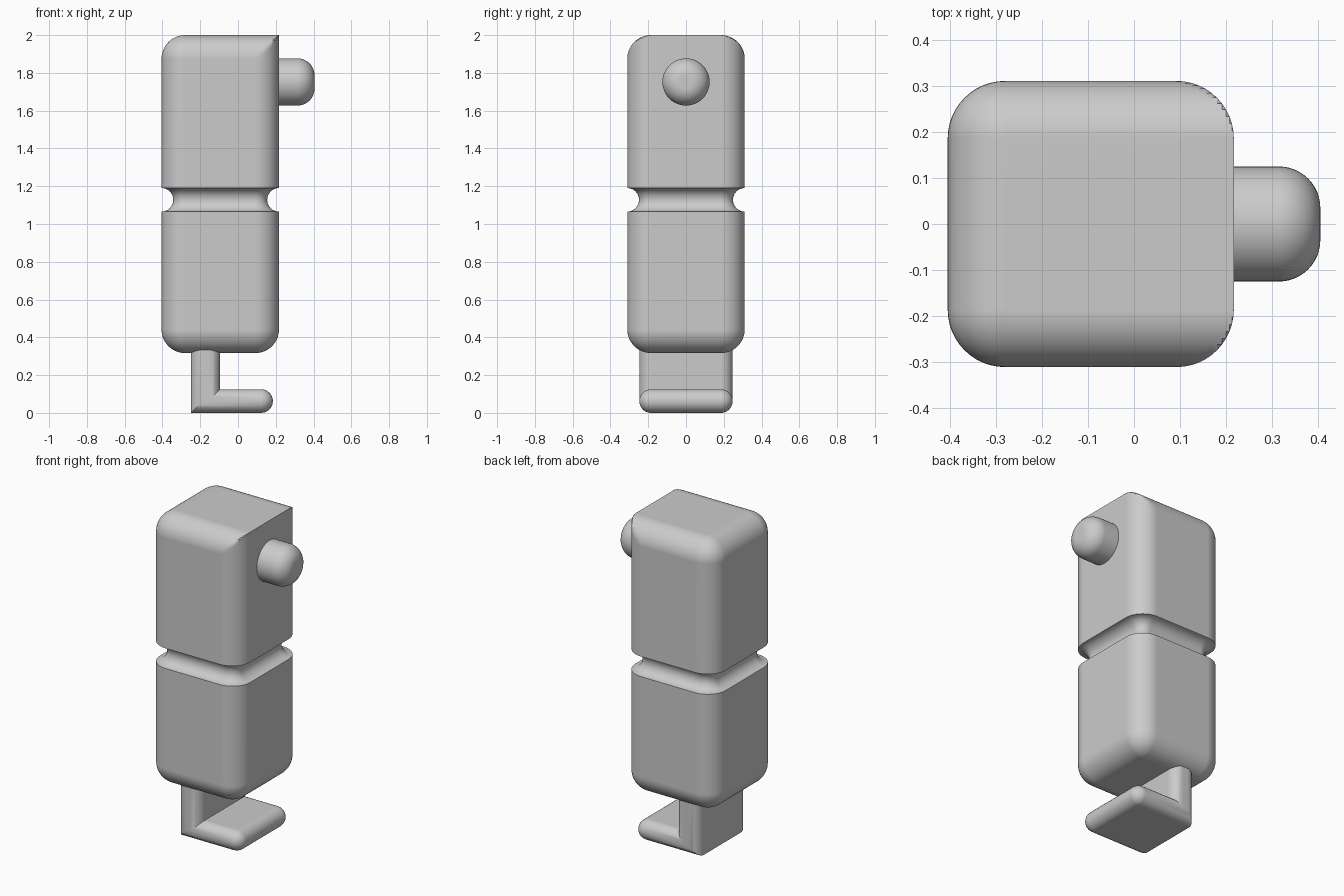
import bpy
import bmesh
from math import sin, cos, pi

cube = bpy.data.objects.get("Cube")
if cube:
    bpy.data.objects.remove(cube)

GREY = 0.6
grey = bpy.data.materials.new("plain grey")
grey.use_nodes = True
grey.diffuse_color = (GREY, GREY, GREY, 1)
bsdf = next(n for n in grey.node_tree.nodes if n.type == 'BSDF_PRINCIPLED')
bsdf.inputs["Base Color"].default_value = (GREY, GREY, GREY, 1)

STEPS = 12
QUARTER = [i * pi / 2 / STEPS for i in range(STEPS + 1)]


def loft(name, rings):
    """Skin matching closed rings, cap both ends and smooth the result."""
    bm = bmesh.new()
    loops = [[bm.verts.new(p) for p in ring] for ring in rings]
    count = len(loops[0])
    for a, b in zip(loops, loops[1:]):
        for i in range(count):
            j = (i + 1) % count
            bm.faces.new((a[i], a[j], b[j], b[i]))
    bm.faces.new(loops[0][::-1])
    bm.faces.new(loops[-1])
    bmesh.ops.remove_doubles(bm, verts=bm.verts, dist=1e-5)
    bmesh.ops.recalc_face_normals(bm, faces=bm.faces)
    mesh = bpy.data.meshes.new(name)
    bm.to_mesh(mesh)
    bm.free()
    mesh.materials.append(grey)
    obj = bpy.data.objects.new(name, mesh)
    bpy.context.collection.objects.link(obj)
    bpy.ops.object.select_all(action='DESELECT')
    obj.select_set(True)
    bpy.context.view_layer.objects.active = obj
    bpy.ops.object.shade_smooth_by_angle(angle=pi / 6)
    weighted = obj.modifiers.new("even shading", 'WEIGHTED_NORMAL')
    weighted.keep_sharp = True
    return obj


# Body: rounded square sections, inset at the base, groove and top
BACK, FRONT, SIDE, R = -0.405, 0.217, 0.311, 0.125
BASE, TOP = 0.317, 2.0
GROOVE_Z, GROOVE_R = 1.128, 0.0625


def body_ring(z, inset, square_front=False):
    ring = []
    for quadrant in range(4):
        for a in QUARTER:
            c, s = cos(a + quadrant * pi / 2), sin(a + quadrant * pi / 2)
            at_front = quadrant in (0, 3)
            # the square front edge keeps its depth and is only cut at the sides
            r = R if at_front and square_front else R - inset
            x = (FRONT - R if at_front else BACK + R) + r * c
            y = (SIDE - R) * (1 if quadrant < 2 else -1) + r * s
            limit = SIDE - inset
            ring.append((x, max(-limit, min(limit, y)), z))
    return ring


body = [body_ring(BASE + R * (1 - sin(a)), R * (1 - cos(a))) for a in reversed(QUARTER)]
body += [body_ring(GROOVE_Z - GROOVE_R * cos(a), GROOVE_R * sin(a))
         for a in [q * 2 for q in QUARTER]]
body += [body_ring(TOP - R + R * sin(a), R * (1 - cos(a)), True) for a in QUARTER]
loft("body", body)

# Knob: round peg with a softened tip
KNOB_Z, KNOB_R, KNOB_END, TIP_R = 1.752, 0.125, 0.405, 0.09
profile = [(FRONT - 0.05, KNOB_R)]
profile += [(KNOB_END - TIP_R + TIP_R * sin(a), KNOB_R - TIP_R + TIP_R * cos(a))
            for a in QUARTER]
turn = [i * 2 * pi / 48 for i in range(48)]
loft("knob", [[(x, r * cos(t), KNOB_Z + r * sin(t)) for t in turn] for x, r in profile])

# Foot: L-shaped bracket with rounded sides and toe
HEEL, SHIN, TOE, THICK, WIDE, FOOT_R = -0.25, -0.095, 0.185, 0.125, 0.247, 0.0624


def foot_ring(y, inset):
    r = THICK / 2 - inset
    ring = [(HEEL + inset, y, inset)]
    ring += [(TOE - THICK / 2 + r * cos(a), y, THICK / 2 + r * sin(a))
             for a in [q * 2 - pi / 2 for q in QUARTER]]
    ring += [(SHIN - inset, y, THICK - inset), (SHIN - inset, y, 0.42),
             (HEEL + inset, y, 0.42)]
    return ring


half = [(WIDE - FOOT_R + FOOT_R * sin(a), FOOT_R * (1 - cos(a))) for a in QUARTER]
loft("foot", [foot_ring(-y, d) for y, d in reversed(half)] + [foot_ring(y, d) for y, d in half])
